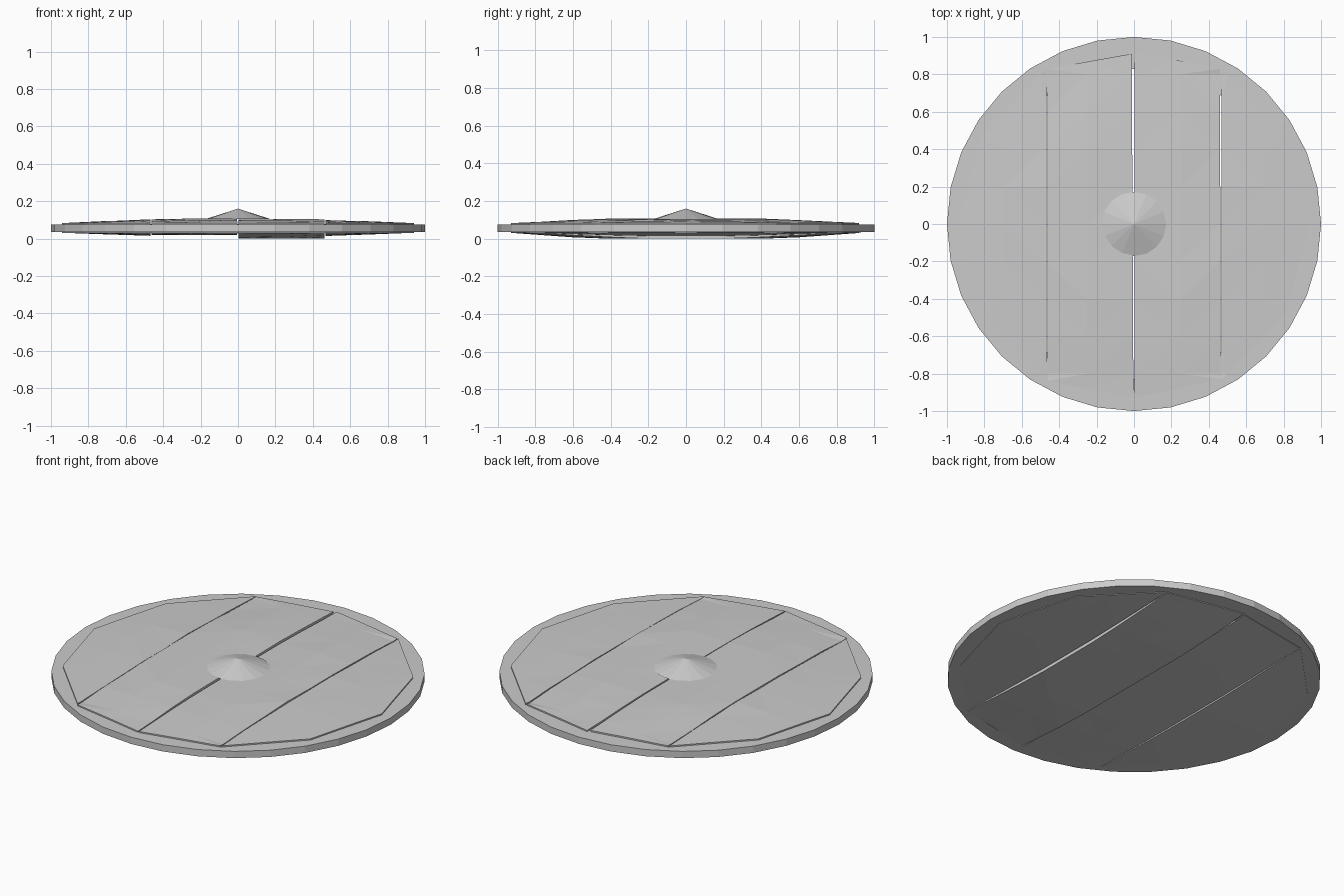
import bpy, bmesh, math, random

if "Cube" in bpy.data.objects:
    bpy.data.objects.remove(bpy.data.objects["Cube"])
random.seed(4)


def finish(name, bm):
    bmesh.ops.recalc_face_normals(bm, faces=bm.faces)
    me = bpy.data.meshes.new(name)
    bm.to_mesh(me)
    bm.free()
    ob = bpy.data.objects.new(name, me)
    bpy.context.collection.objects.link(ob)
    return ob


def lathe(name, profile, sides):
    # closed (r, z) profile swept round z
    bm = bmesh.new()
    rings = [[bm.verts.new((r * math.cos(2 * math.pi * i / sides),
                            r * math.sin(2 * math.pi * i / sides), z))
              for i in range(sides)] for r, z in profile]
    for k in range(len(rings)):
        a, b = rings[k], rings[(k + 1) % len(rings)]
        for i in range(sides):
            j = (i + 1) % sides
            bm.faces.new((a[i], a[j], b[j], b[i]))
    return finish(name, bm)


def ramp(x, y):
    # 0 in the middle of the board, 1 at its edge
    return min(max((math.hypot(x, y) - 0.5) / 0.43, 0), 1)


def plank(name, outline, seams, top, bottom):
    bm = bmesh.new()
    bm.faces.new([bm.verts.new((x, y, 0)) for x, y in outline])
    cuts = [((0, y / 10, 0), (0, 1, 0)) for y in range(-8, 9, 2)]
    cuts += [((x, 0, 0), (1, 0, 0)) for x in (-0.7, -0.25, 0.25, 0.7)]
    for co, no in cuts:
        bmesh.ops.bisect_plane(bm, geom=bm.verts[:] + bm.edges[:] + bm.faces[:],
                               plane_co=co, plane_no=no)
    ext = bmesh.ops.extrude_face_region(bm, geom=bm.faces[:])["geom"]
    upper = {v for v in ext if isinstance(v, bmesh.types.BMVert)}
    for v in bm.verts:
        t = ramp(v.co.x, v.co.y)
        if v in upper:
            v.co.z = top + (0.083 - top) * t
            # worn seam edges
            if any(abs(v.co.x - s) < 0.015 for s in seams) and abs(v.co.y) < 0.81:
                v.co.z -= random.uniform(0, 0.006)
        else:
            v.co.z = bottom + (0.031 - bottom) * t
    bmesh.ops.triangulate(bm, faces=bm.faces[:])
    return finish(name, bm)


# Metal rim
lathe("rim", [(1, 0.035), (1, 0.075), (0.83, 0.077), (0.83, 0.033)], 32)

# Four boards cut to a twelve-sided outline
plank("outer_left_plank", [(-0.468, -0.83), (-0.468, 0.83), (-0.81, 0.48),
                           (-0.94, 0), (-0.81, -0.48)], [-0.468], 0.104, 0.015)
plank("inner_left_plank", [(-0.463, -0.84), (-0.003, -0.93), (-0.012, 0.91),
                           (-0.463, 0.83)], [-0.463, -0.006], 0.107, 0.02)
plank("inner_right_plank", [(0.003, -0.93), (0.463, -0.83), (0.46, 0.83),
                            (0.003, 0.92)], [0.003, 0.462], 0.104, 0.0)
plank("outer_right_plank", [(0.467, -0.83), (0.81, -0.48), (0.94, 0),
                            (0.81, 0.48), (0.467, 0.83)], [0.467], 0.101, 0.014)

# Central boss
bpy.ops.mesh.primitive_cone_add(vertices=16, radius1=0.172, radius2=0, depth=0.055,
                                location=(0, 0, 0.1325))
bpy.context.object.name = "boss"
